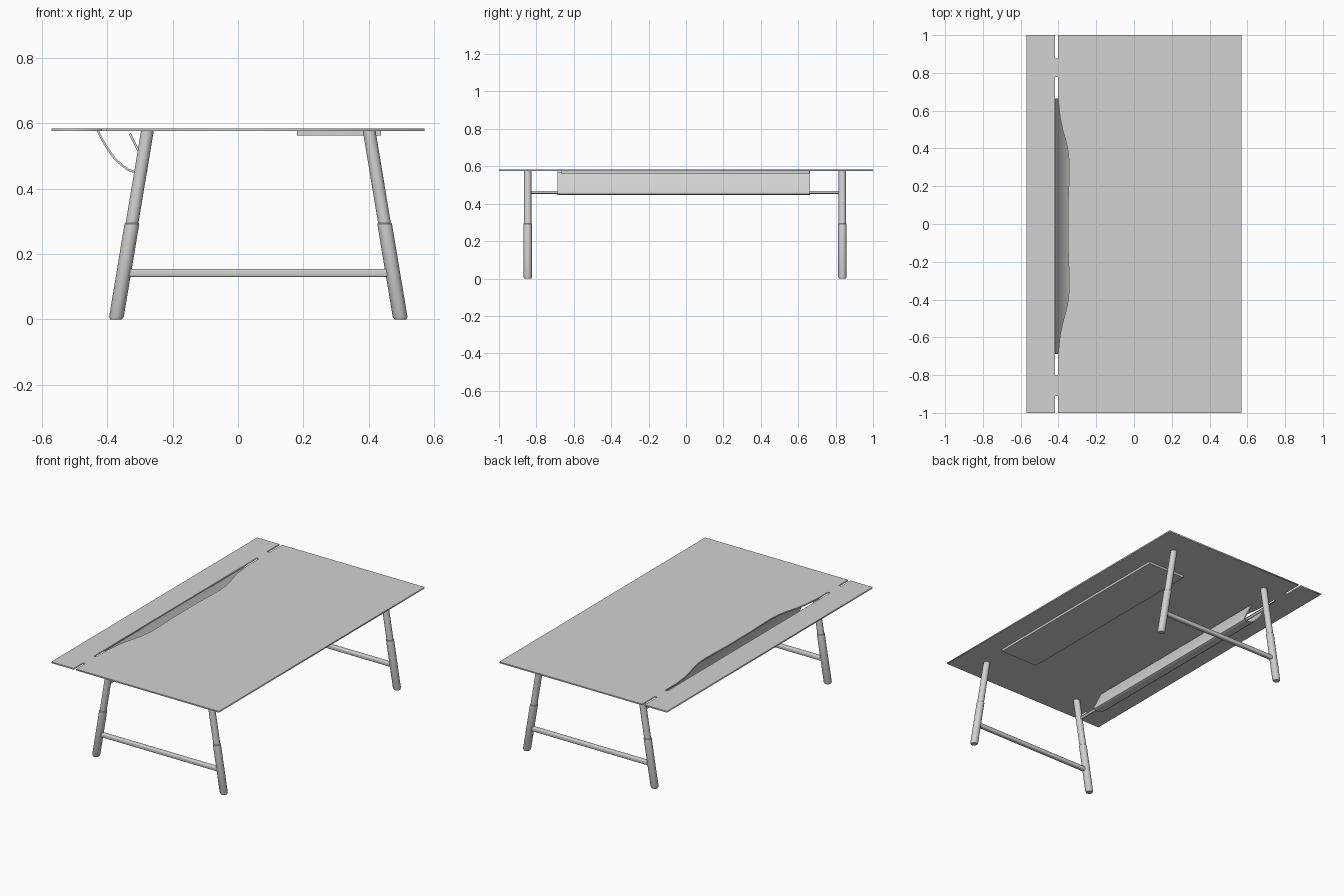
import bpy, bmesh, math
from mathutils import Vector

if "Cube" in bpy.data.objects:
    bpy.data.objects.remove(bpy.data.objects["Cube"])

grey = bpy.data.materials.new("light grey")
grey.diffuse_color = (0.64, 0.65, 0.635, 1)
grey.use_nodes = True
grey.node_tree.nodes["Principled BSDF"].inputs["Base Color"].default_value = grey.diffuse_color
YC = -0.012  # the slot, tray and frame sit slightly off centre


def finish(bm, name, smooth=False):
    bmesh.ops.recalc_face_normals(bm, faces=bm.faces)
    me = bpy.data.meshes.new(name)
    bm.to_mesh(me)
    bm.free()
    ob = bpy.data.objects.new(name, me)
    bpy.context.collection.objects.link(ob)
    me.materials.append(grey)
    if smooth:
        bpy.ops.object.select_all(action='DESELECT')
        ob.select_set(True)
        bpy.context.view_layer.objects.active = ob
        bpy.ops.object.shade_smooth_by_angle(angle=math.radians(35))
    return ob


def loft(name, rings, smooth=True):
    """Skin a list of equal-length point rings and cap both ends."""
    bm = bmesh.new()
    vs = [[bm.verts.new(p) for p in ring] for ring in rings]
    n = len(vs[0])
    for a, b in zip(vs, vs[1:]):
        for i in range(n):
            j = (i + 1) % n
            bm.faces.new((a[i], a[j], b[j], b[i]))
    bm.faces.new(vs[0])
    bm.faces.new(vs[-1])
    return finish(bm, name, smooth)


def box(name, x0, x1, y0, y1, z0, z1, bevel=0):
    bm = bmesh.new()
    bmesh.ops.create_cube(bm, size=1)
    for v in bm.verts:
        v.co = Vector(((x0 + x1) / 2 + v.co.x * (x1 - x0),
                       (y0 + y1) / 2 + v.co.y * (y1 - y0),
                       (z0 + z1) / 2 + v.co.z * (z1 - z0)))
    if bevel:
        long_edges = [e for e in bm.edges
                      if abs(e.verts[0].co.x - e.verts[1].co.x) > 0.1]
        bmesh.ops.bevel(bm, geom=long_edges, offset=bevel, segments=3,
                        profile=0.5, affect='EDGES')
    return finish(bm, name, bool(bevel))


# table top: outline with end notches, plus the scooped long slot as a hole
A, B = -0.418, -0.402
outline = [(-0.57, -1), (A, -1), (A, -0.91), (B, -0.91), (B, -1), (0.57, -1),
           (0.57, 1), (B, 1), (B, 0.876), (A, 0.876), (A, 1), (-0.57, 1)]
half = [(B, 0.79), (B, 0.68), (-0.392, 0.58), (-0.377, 0.51), (-0.36, 0.45),
        (-0.348, 0.39), (-0.343, 0.33), (-0.344, 0.25), (-0.349, 0.12)]
hole = ([(A, YC + 0.79)] + [(x, YC + y) for x, y in half]
        + [(x, YC - y) for x, y in reversed(half)] + [(A, YC - 0.79)])
cu = bpy.data.curves.new("top_outline", 'CURVE')
cu.dimensions = '2D'
cu.fill_mode = 'BOTH'
cu.extrude = 0.004
for pts in (outline, hole):
    s = cu.splines.new('POLY')
    s.points.add(len(pts) - 1)
    for p, (x, y) in zip(s.points, pts):
        p.co = (x, y, 0, 1)
    s.use_cyclic_u = True
tmp = bpy.data.objects.new("top_outline", cu)
bpy.context.collection.objects.link(tmp)
bpy.context.view_layer.update()
me = bpy.data.meshes.new_from_object(
    tmp.evaluated_get(bpy.context.evaluated_depsgraph_get()))
bpy.data.objects.remove(tmp)
bm = bmesh.new()
bm.from_mesh(me)
bmesh.ops.remove_doubles(bm, verts=bm.verts, dist=1e-5)
bmesh.ops.translate(bm, verts=bm.verts, vec=(0, 0, 0.58))
finish(bm, "table_top")

# cable tray: a folded sheet hanging under the slot
line = [(-0.429, 0.577), (-0.415, 0.549), (-0.397, 0.519), (-0.378, 0.493),
        (-0.356, 0.472), (-0.335, 0.457), (-0.312, 0.449), (-0.29, 0.449),
        (-0.279, 0.454), (-0.279, 0.463), (-0.304, 0.514), (-0.331, 0.568)]
P = [Vector(p) for p in line]
left, right = [], []
for i, p in enumerate(P):
    d = (P[min(i + 1, len(P) - 1)] - P[max(i - 1, 0)]).normalized()
    n = Vector((-d.y, d.x)) * 0.0033
    left.append(p + n)
    right.append(p - n)
section = left + right[::-1]
loft("cable_tray", [[(p.x, y, p.y) for p in section]
                    for y in (YC - 0.676, YC + 0.676)])

# legs, cross bars and tray rod
LEG_Y = (-0.846, 0.836)
levels = [(0, 0.018), (0.008, 0.0225), (0.292, 0.0225), (0.295, 0.0195),
          (0.577, 0.0195)]
for end, y in zip(("front", "back"), LEG_Y):
    for side, xb, xt in (("left", -0.373, -0.277), ("right", 0.497, 0.401)):
        rings = []
        for z, r in levels:
            cx = xb + (xt - xb) * z / 0.577
            rings.append([(cx + r * math.cos(k * math.tau / 32),
                           y + r * math.sin(k * math.tau / 32), z)
                          for k in range(32)])
        loft(f"{end}_{side}_leg", rings)
    box(f"{end}_cross_bar", -0.345, 0.468, y - 0.013, y + 0.013,
        0.129, 0.154, 0.006)

loft("tray_rod", [[(-0.297 + 0.008 * math.cos(k * math.tau / 16), y,
                    0.461 + 0.008 * math.sin(k * math.tau / 16))
                   for k in range(16)] for y in LEG_Y])

# shallow panel under the top
box("under_panel", 0.18, 0.437, -0.667, 0.66, 0.562, 0.577)
